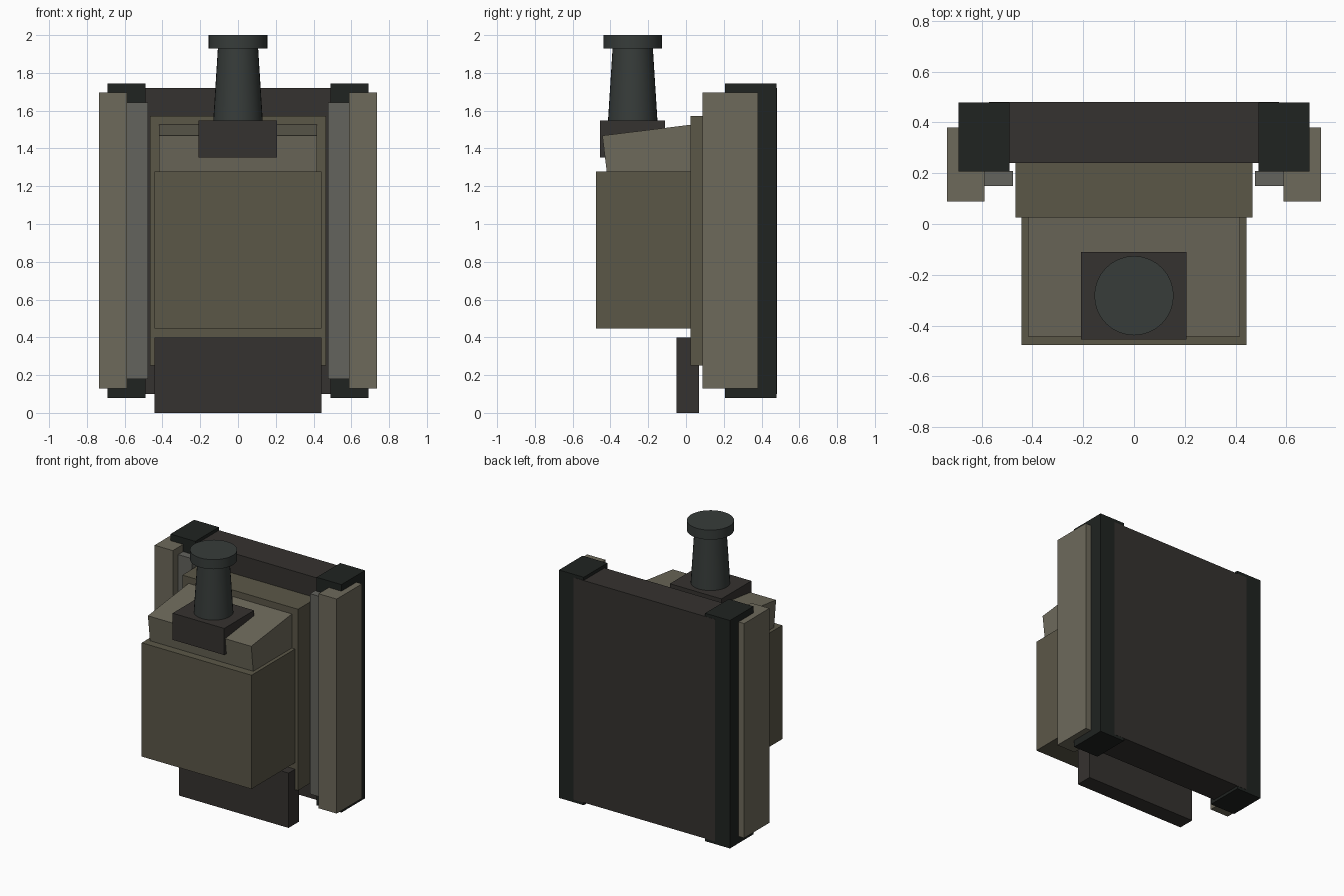
import bpy, math
from mathutils import Matrix, Vector

if "Cube" in bpy.data.objects:
    bpy.data.objects.remove(bpy.data.objects["Cube"])


def material(name, rgb):
    m = bpy.data.materials.new(name)
    m.diffuse_color = (*rgb, 1)
    m.use_nodes = True
    m.node_tree.nodes["Principled BSDF"].inputs["Base Color"].default_value = m.diffuse_color
    return m


olive = material("olive", (0.105, 0.095, 0.064))
tan = material("tan", (0.155, 0.143, 0.105))
charcoal = material("charcoal", (0.036, 0.032, 0.029))
black = material("black", (0.014, 0.017, 0.015))
steel = material("steel", (0.125, 0.125, 0.11))
gunmetal = material("gunmetal", (0.038, 0.045, 0.042))


def box(name, x, y, z, mat):
    """Box from (min, max) pairs."""
    bpy.ops.mesh.primitive_cube_add(size=1)
    o = bpy.context.object
    o.name = name
    size = [r[1] - r[0] for r in (x, y, z)]
    mid = [(r[0] + r[1]) / 2 for r in (x, y, z)]
    o.data.transform(Matrix.Translation(mid) @ Matrix.Diagonal((*size, 1)))
    o.data.materials.append(mat)
    return o


def both_sides(name, x, y, z, mat):
    box(name + "_right", x, y, z, mat)
    box(name + "_left", (-x[1], -x[0]), y, z, mat)


def round_part(name, r1, r2, z, mat):
    bpy.ops.mesh.primitive_cone_add(vertices=32, radius1=r1, radius2=r2, depth=z[1] - z[0],
                                    location=(0, -0.282, (z[0] + z[1]) / 2))
    o = bpy.context.object
    o.name = name
    o.data.materials.append(mat)
    bpy.ops.object.shade_smooth_by_angle(angle=math.radians(30))


# Back frame: panel, pillars, side rails and inner strips
box("back_panel", (-0.57, 0.57), (0.24, 0.4805), (0.10, 1.72), charcoal)
both_sides("pillar", (0.49, 0.69), (0.207, 0.479), (0.08, 1.743), black)
both_sides("side_rail", (0.588, 0.735), (0.088, 0.38), (0.13, 1.695), tan)
both_sides("inner_strip", (0.477, 0.60), (0.15, 0.209), (0.18, 1.642), steel)

# Centre body: mounting plate, main housing and lower skirt
box("mounting_plate", (-0.467, 0.467), (0.025, 0.25), (0.25, 1.573), olive)
box("main_housing", (-0.443, 0.443), (-0.477, 0.03), (0.447, 1.277), olive)
box("lower_skirt", (-0.443, 0.443), (-0.05, 0.07), (0.0, 0.40), charcoal)

# Tilted lid, positioned by its top front edge
lid = box("tilted_lid", (-0.417, 0.417), (0, 0.50), (-0.30, 0), tan)
lid.location = Vector((0, -0.443, 1.468))
lid.rotation_euler.x = math.radians(7)

# Stack on its base block
box("stack_base", (-0.209, 0.207), (-0.455, -0.11), (1.353, 1.547), charcoal)
round_part("stack", 0.132, 0.106, (1.53, 1.94), gunmetal)
round_part("stack_cap", 0.156, 0.156, (1.93, 2.0), gunmetal)
